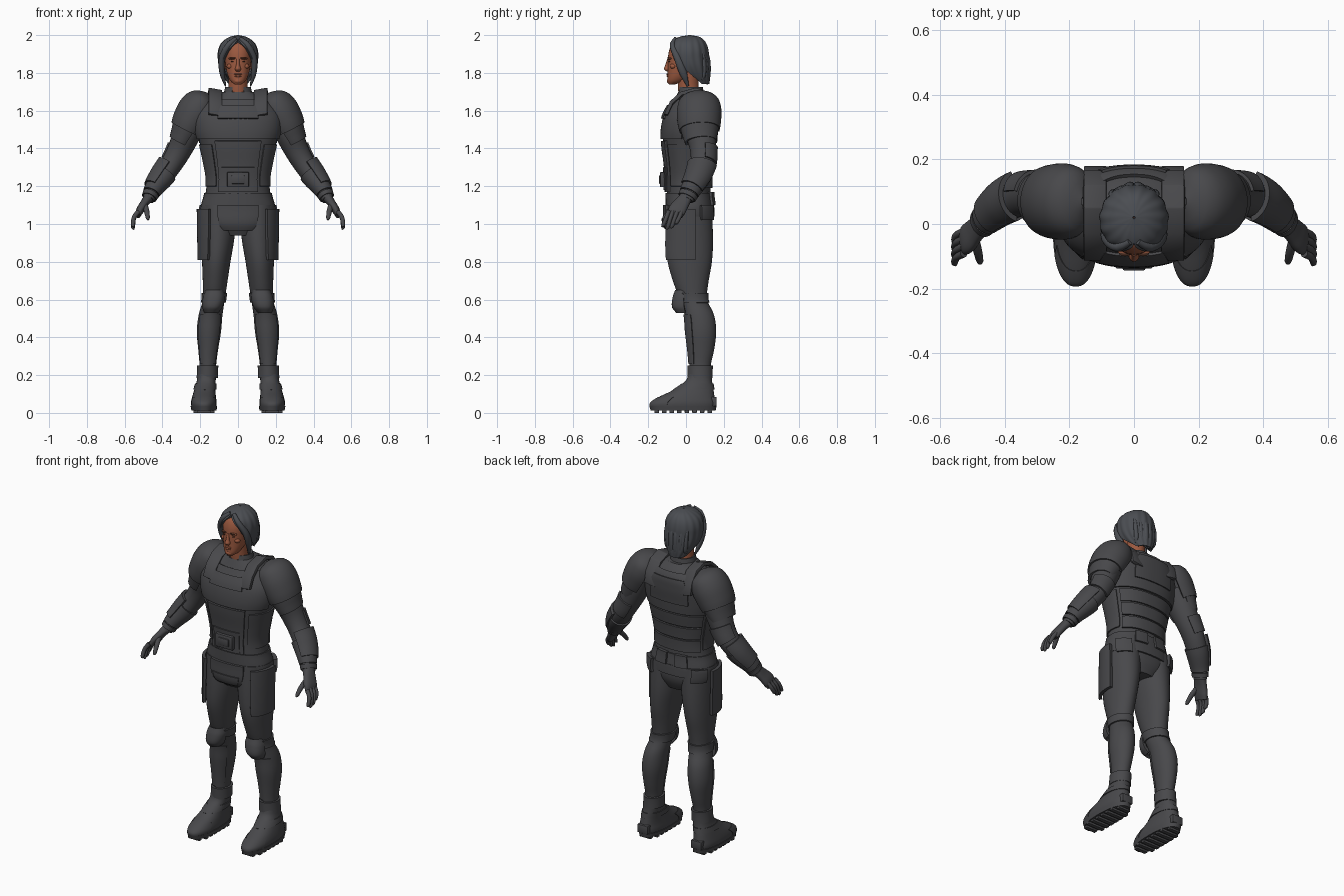
import bpy, bmesh, math
from mathutils import Vector, Matrix

cube = bpy.data.objects.get("Cube")
if cube:
    bpy.data.objects.remove(cube, do_unlink=True)


def material(name, rgb):
    mat = bpy.data.materials.new(name)
    mat.use_nodes = True
    mat.diffuse_color = (*rgb, 1)
    shader = next(n for n in mat.node_tree.nodes if n.type == 'BSDF_PRINCIPLED')
    shader.inputs["Base Color"].default_value = (*rgb, 1)
    shader.inputs["Roughness"].default_value = 0.7
    return mat


GREY = material("dark_grey_armour", (.065, .065, .07))
HAIR = material("slate_hair", (.07, .075, .085))
SKIN = material("brown_skin", (.33, .1, .05))
DARK = material("dark_brown_eyes", (.06, .025, .015))


def finish(name, bm, mat, mirror=False, thick=0, bevel=0):
    """Turn a bmesh into an object with its modifiers baked and sharp edges kept."""
    mesh = bpy.data.meshes.new(name)
    bm.to_mesh(mesh)
    bm.free()
    obj = bpy.data.objects.new(name, mesh)
    bpy.context.collection.objects.link(obj)
    mesh.materials.append(mat)
    if thick:
        mod = obj.modifiers.new("thickness", 'SOLIDIFY')
        mod.thickness, mod.offset = thick, -1
    if bevel:
        mod = obj.modifiers.new("bevel", 'BEVEL')
        mod.width, mod.segments = bevel, 2
    if mirror:
        mod = obj.modifiers.new("mirror", 'MIRROR')
        mod.use_mirror_merge = False
    bpy.context.view_layer.update()
    graph = bpy.context.evaluated_depsgraph_get()
    baked = bpy.data.meshes.new_from_object(obj.evaluated_get(graph))
    obj.modifiers.clear()
    obj.data = baked
    baked.shade_smooth()
    baked.set_sharp_from_angle(angle=math.radians(38))
    return obj


def at(rows, z):
    """Smoothly interpolated section (x, y, z, rx, ry, ...) at height z."""
    z = min(max(z, rows[0][2]), rows[-1][2])
    i = max(k for k in range(len(rows) - 1) if k == 0 or rows[k][2] <= z)
    a, b = rows[i], rows[i + 1]
    p, q = rows[max(i - 1, 0)], rows[min(i + 2, len(rows) - 1)]
    h = b[2] - a[2]
    t = (z - a[2]) / h
    out = []
    for pa, va, vb, qb in zip(p, a, b, q):
        ma, mb = (vb - pa) / (b[2] - p[2]) * h, (qb - va) / (q[2] - a[2]) * h
        out.append(va + t * ma + t * t * (3 * (vb - va) - 2 * ma - mb)
                   + t ** 3 * (2 * (va - vb) + ma + mb))
    return out


def shell(name, rows, mat=GREY, low=None, high=None, arc=(0, 360), off=0, thick=0,
          power=2, tilt=False, mirror=False, sides=32, steps=18, ripple=0):
    """Loft through sections; a partial arc with thickness makes a fitted plate."""
    low = rows[0][2] if low is None else low
    high = rows[-1][2] if high is None else high
    closed = arc[1] - arc[0] == 360 and len(rows[0]) == 5
    bm = bmesh.new()
    rings = []
    for s in range(steps + 1):
        z = low + (high - low) * s / steps
        x, y, _, rx, ry, *gap = at(rows, z)
        gap = max(gap[0], 0) if gap else 0
        u, v = Vector((1, 0, 0)), Vector((0, 1, 0))
        if tilt:
            d = (Vector(at(rows, z + .01)[:3]) - Vector(at(rows, z - .01)[:3])).normalized()
            v = (v - d * v.dot(d)).normalized()
            u = v.cross(d)
        ring = []
        for k in range(sides if closed else sides + 1):
            ang = math.radians(arc[0] + gap + (arc[1] - arc[0] - 2 * gap) * k / sides)
            c, n = math.cos(ang), math.sin(ang)
            grow = 1 + ripple * math.sin(15 * ang)
            du = math.copysign(abs(c) ** (2 / power), c) * (max(rx, .002) + off) * grow
            dv = math.copysign(abs(n) ** (2 / power), n) * (max(ry, .002) + off) * grow
            ring.append(bm.verts.new(Vector((x, y, z)) + u * du + v * dv))
        rings.append(ring)
    for lower, upper in zip(rings, rings[1:]):
        for k in range(sides):
            m = (k + 1) % len(lower)
            bm.faces.new((lower[k], lower[m], upper[m], upper[k]))
    if closed and not thick:
        bm.faces.new(rings[0][::-1])
        bm.faces.new(rings[-1])
    return finish(name, bm, mat, mirror, thick)


def ball(name, loc, size, mat, mirror=False):
    bm = bmesh.new()
    bmesh.ops.create_uvsphere(bm, u_segments=20, v_segments=12, radius=1,
                              matrix=Matrix.Translation(loc) @ Matrix.Diagonal((*size, 1)))
    return finish(name, bm, mat, mirror)


def box(name, loc, size, mirror=False, bevel=.005):
    bm = bmesh.new()
    bmesh.ops.create_cube(bm, size=1,
                          matrix=Matrix.Translation(loc) @ Matrix.Diagonal((*size, 1)))
    return finish(name, bm, GREY, mirror, bevel=bevel)


# Torso suit
torso = [(0, .02, .94, .1, .09), (0, .02, 1, .17, .118), (0, .02, 1.08, .19, .12),
         (0, .015, 1.16, .172, .116), (0, .015, 1.24, .165, .116), (0, .015, 1.32, .178, .122),
         (0, .015, 1.42, .2, .135), (0, .018, 1.5, .22, .138), (0, .03, 1.58, .215, .132),
         (0, .045, 1.65, .16, .11), (0, .035, 1.7, .08, .075)]
shell("torso_suit", torso, power=2.3, sides=48, steps=36)


def plate(name, low, high, arc, off=.012, mirror=False):
    shell(name, torso, low=low, high=high, arc=arc, off=off, thick=.025,
          power=2.3, mirror=mirror, steps=12)


# Torso armour: front, sides and back
plate("chest_plate", 1.45, 1.66, (192, 348), .014)
plate("chest_emblem_plate", 1.56, 1.63, (247, 293), .024)
plate("abdomen_plate", 1.17, 1.44, (238, 302), .012)
plate("lower_abdomen_panel", 1.18, 1.3, (246, 294), .018)
plate("side_panels", 1.2, 1.42, (-50, 22), .007, True)
plate("upper_back_plate", 1.43, 1.67, (20, 160), .014)
plate("spine_plate", 1.49, 1.64, (62, 118), .022)
for k in range(3):
    plate(f"lumbar_band_{k + 1}", 1.19 + k * .08, 1.26 + k * .08, (30, 150), .01)
plate("belt", 1.1, 1.165, (0, 360), .008)
plate("belt_back_boxes", 1.1, 1.17, (62, 84), .02, True)
plate("hip_skirt", 1.04, 1.1, (0, 360), .01)
plate("groin_flap", .965, 1.1, (242, 298), .022)
plate("groin_flap_panel", .975, 1.03, (249, 291), .028)
plate("rear_pouches", 1.02, 1.1, (22, 55), .03, True)
box("buckle", (0, -.125, 1.235), (.115, .025, .08))
box("buckle_inset", (0, -.134, 1.235), (.07, .02, .045))

# Collar and shoulder straps
shell("neck_collar", [(0, .03, 1.66, .1, .085), (0, .025, 1.69, .078, .072),
                      (0, .025, 1.725, .068, .064)], arc=(-65, 245), thick=.012)


def strap(name, path, inner, outer):
    """Strip following a front-to-back path over the shoulder, raised at its outer edge."""
    bm = bmesh.new()
    pairs = [(bm.verts.new((inner, y, z - .012)), bm.verts.new((outer, y, z))) for y, z in path]
    for a, b in zip(pairs, pairs[1:]):
        bm.faces.new((a[0], a[1], b[1], b[0]))
    finish(name, bm, GREY, mirror=True, thick=.02, bevel=.003)


strap("shoulder_straps", [(-.115, 1.585), (-.085, 1.65), (-.03, 1.7), (.05, 1.722),
                          (.12, 1.7), (.165, 1.64), (.18, 1.57)], .085, .155)

# Shoulder pads in two tiers
pad = [(.315, .08, 1.41, .068, .085), (.29, .075, 1.46, .08, .098), (.25, .07, 1.54, .1, .115),
       (.205, .07, 1.62, .1, .115), (.17, .07, 1.67, .065, .085), (.155, .07, 1.69, .01, .015)]
shell("shoulder_pads", pad, low=1.5, arc=(-125, 125), thick=.02, tilt=True, mirror=True)
shell("lower_shoulder_pads", pad, low=1.435, high=1.53, arc=(-115, 115), off=-.008,
      thick=.015, tilt=True, mirror=True)

# Arms and gauntlets
arm = [(.475, 0, 1.13, .031, .04), (.45, .025, 1.18, .04, .046), (.4, .065, 1.25, .054, .058),
       (.35, .088, 1.32, .058, .064), (.31, .09, 1.39, .064, .068),
       (.275, .082, 1.47, .073, .08), (.24, .075, 1.56, .078, .085)]
shell("arms", arm, tilt=True, mirror=True, steps=24)
shell("gauntlets", arm, low=1.165, high=1.27, off=.009, thick=.014, tilt=True, mirror=True)
shell("forearm_plates", arm, low=1.19, high=1.31, arc=(-75, 75), off=.018, thick=.016,
      tilt=True, mirror=True)
shell("wrist_bands", arm, low=1.14, high=1.16, off=.008, thick=.012, tilt=True, mirror=True)
shell("elbow_pads", arm, low=1.325, high=1.4, arc=(10, 130), off=.01, thick=.018,
      tilt=True, mirror=True)

# Gloved hands
shell("palms", [(.53, -.058, 1.045, .014, .04), (.517, -.046, 1.075, .021, .046),
                (.495, -.022, 1.11, .022, .04), (.47, .004, 1.145, .027, .033)],
      power=2.4, tilt=True, mirror=True)
for k, length in enumerate((.075, .088, .082, .062)):
    y = -.092 + k * .023
    shell(f"fingers_{k + 1}", [(.553, y - .035, 1.06 - length, .005, .005),
                               (.556, y - .03, 1.066 - length, .01, .01),
                               (.55, y - .012, 1.035, .012, .011), (.528, y, 1.066, .013, .012)],
          tilt=True, mirror=True, sides=12, steps=10)
shell("thumbs", [(.476, -.122, 1.022, .004, .005), (.477, -.117, 1.03, .01, .01),
                 (.484, -.085, 1.07, .014, .013), (.495, -.04, 1.11, .014, .016)],
      tilt=True, mirror=True, sides=12)

# Legs
leg = [(.165, .075, .14, .046, .054), (.16, .075, .25, .044, .056), (.158, .08, .33, .052, .068),
       (.154, .08, .43, .064, .08), (.145, .07, .52, .063, .078), (.128, .04, .6, .058, .072),
       (.122, .027, .68, .064, .09), (.115, .02, .8, .075, .117), (.106, .02, .92, .086, .123),
       (.1, .02, 1.1, .095, .115)]
shell("legs", leg, mirror=True, sides=36, steps=44)
shell("thigh_plates", leg, low=.81, high=1.08, arc=(-62, 12), off=.024, thick=.018, mirror=True)
shell("knee_bands", leg, low=.585, high=.635, off=.008, thick=.015, mirror=True)
shell("knee_pads", [(.142, .005, .53, .036, .058), (.136, 0, .56, .054, .074),
                    (.128, -.003, .61, .058, .068), (.124, 0, .65, .048, .058)],
      arc=(185, 355), thick=.018, power=2.4, mirror=True)
shell("shin_guards", leg, low=.26, high=.52, arc=(215, 325), off=.006, thick=.012, mirror=True)

# Boots with ribbed soles
boot = [(.18, -.015, .012, .062, .168), (.181, -.015, .05, .068, .174),
        (.18, 0, .08, .064, .152), (.176, .038, .12, .056, .108),
        (.168, .068, .17, .05, .07), (.165, .075, .21, .049, .062)]
shell("boots", boot, power=2.3, mirror=True, sides=40)
shell("boot_soles", boot, low=.012, high=.036, off=.004, power=2.3, mirror=True, sides=40, steps=3)
shell("toe_caps", boot, low=.036, high=.085, arc=(205, 335), off=.003, thick=.01,
      power=2.3, mirror=True)
shell("ankle_cuffs", leg, low=.185, high=.25, off=.012, thick=.016, mirror=True)
shell("ankle_straps", boot, low=.125, high=.155, off=.006, thick=.012, mirror=True)
box("heel_blocks", (.18, .142, .06), (.07, .04, .05), mirror=True)
for k in range(8):
    width = .075 if k in (0, 7) else .112
    box(f"sole_treads_{k + 1}", (.18, -.155 + k * .04, .008), (width, .024, .016), True, .002)

# Head and neck
shell("neck", [(0, .025, 1.66, .06, .062), (0, .012, 1.73, .05, .055),
               (0, .015, 1.82, .052, .06)], SKIN)
shell("head", [(0, -.075, 1.738, .016, .014), (0, -.06, 1.75, .034, .038),
               (0, -.04, 1.78, .052, .058), (0, -.02, 1.82, .063, .077),
               (0, -.005, 1.87, .069, .091), (0, 0, 1.92, .07, .089),
               (0, .005, 1.96, .054, .07), (0, .01, 1.98, .02, .025)], SKIN, power=2.2)
shell("nose", [(0, -.096, 1.808, .01, .007), (0, -.098, 1.82, .016, .019),
               (0, -.096, 1.84, .01, .014), (0, -.09, 1.875, .008, .009)], SKIN, sides=16)
ball("upper_lip", (0, -.096, 1.793, ), (.021, .008, .005), SKIN)
ball("lower_lip", (0, -.095, 1.783), (.018, .008, .006), SKIN)
ball("chin", (0, -.085, 1.757), (.022, .017, .015), SKIN)
ball("cheekbones", (.042, -.068, 1.835), (.018, .018, .014), SKIN, True)
ball("brow_ridges", (.028, -.085, 1.876), (.022, .012, .007), SKIN, True)
ball("eyebrows", (.028, -.092, 1.879), (.018, .008, .003), DARK, True)
ball("eyes", (.027, -.085, 1.861), (.011, .008, .004), DARK, True)
ball("ears", (.072, .005, 1.845), (.01, .02, .032), SKIN, True)

# Hair: parted cap with a face opening, plus framing locks
shell("hair_cap", [(0, .078, 1.742, .05, .046, 95), (0, .048, 1.78, .078, .08, 84),
                   (0, .026, 1.83, .099, .101, 64), (0, .015, 1.88, .106, .108, 42),
                   (0, .013, 1.92, .104, .106, 29), (0, .012, 1.955, .09, .096, 12),
                   (0, .015, 1.98, .064, .074, 0), (0, .02, 1.994, .034, .042, 0),
                   (0, .02, 2, .004, .004, 0)],
      HAIR, arc=(-90, 270), thick=.015, sides=96, steps=44, ripple=.018)
shell("front_locks", [(.066, .01, 1.73, .004, .006), (.084, -.015, 1.8, .014, .02),
                      (.084, -.045, 1.88, .016, .02), (.048, -.072, 1.95, .015, .014),
                      (.012, -.055, 1.982, .01, .01)],
      HAIR, tilt=True, mirror=True, sides=14)
for k in range(3):
    x = .012 + k * .024
    shell(f"back_locks_{k + 1}", [(x * .9, .112 - k * .015, 1.738 + k * .01, .005, .004),
                                  (x, .118 - k * .012, 1.79, .014, .012),
                                  (x * 1.1, .116 - k * .012, 1.88, .013, .01),
                                  (x, .09 - k * .008, 1.95, .006, .006)],
          HAIR, tilt=True, mirror=True, sides=12)
